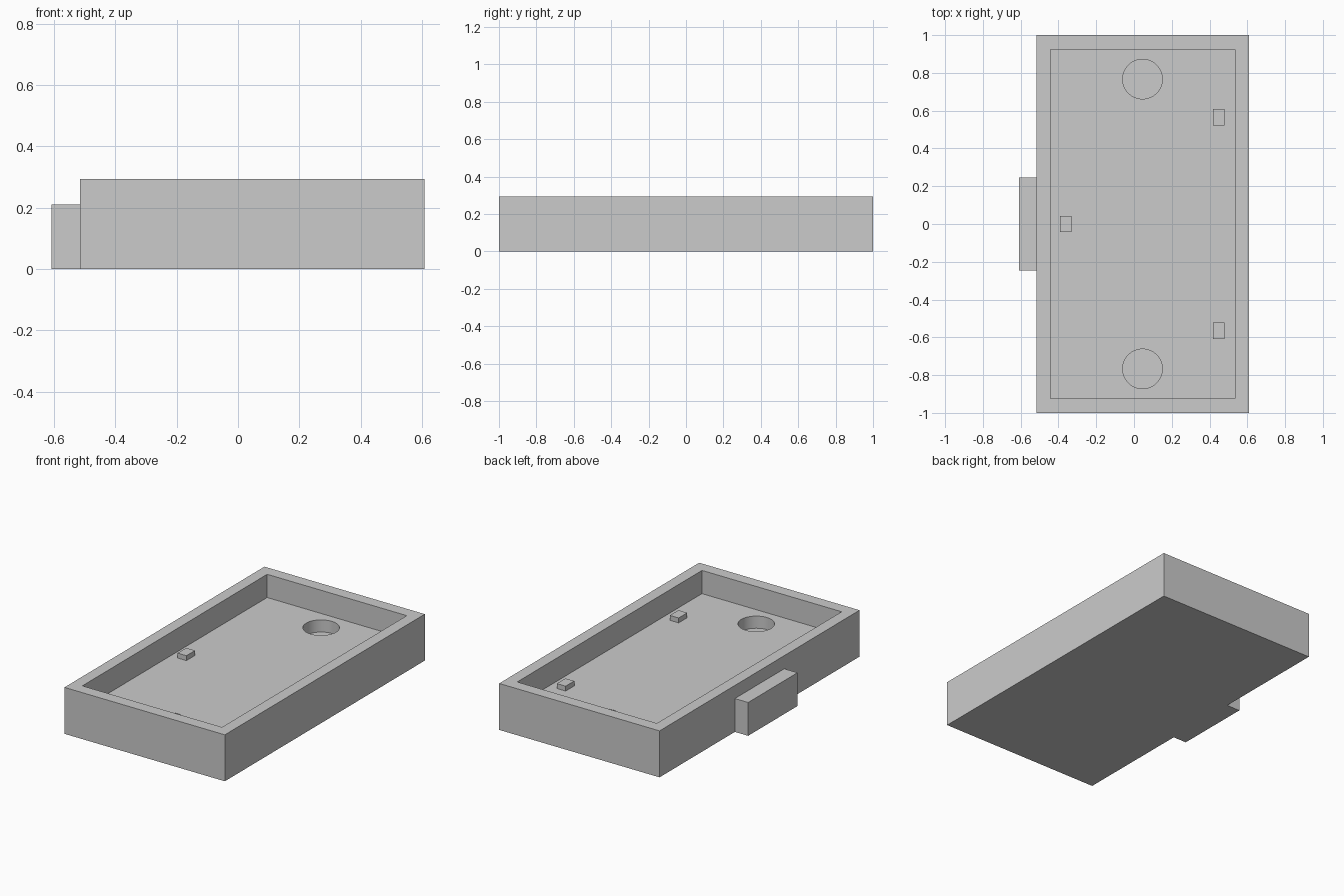
import bpy

default = bpy.data.objects.get("Cube")
if default:
    bpy.data.objects.remove(default, do_unlink=True)

# Single plain grey
grey = bpy.data.materials.new("light grey")
grey.use_nodes = True
COLOR = (0.6, 0.6, 0.6, 1)
grey.diffuse_color = COLOR
grey.node_tree.nodes["Principled BSDF"].inputs["Base Color"].default_value = COLOR


def box(name, x, y, z):
    """Box from (min, max) ranges on each axis."""
    bpy.ops.mesh.primitive_cube_add(size=1)
    ob = bpy.context.object
    ob.name = name
    ranges = (x, y, z)
    for v in ob.data.vertices:
        v.co = [r[0] if c < 0 else r[1] for c, r in zip(v.co, ranges)]
    ob.data.materials.append(grey)
    return ob


def cut(target, cutter):
    """Subtract the cutter from the target and discard it."""
    cutter.hide_render = True
    mod = target.modifiers.new("cut", "BOOLEAN")
    mod.operation = "DIFFERENCE"
    mod.solver = "EXACT"
    mod.object = cutter
    bpy.context.view_layer.objects.active = target
    bpy.ops.object.modifier_apply(modifier=mod.name)
    bpy.data.objects.remove(cutter, do_unlink=True)


TOP, FLOOR, HOLE_FLOOR = 0.294, 0.147, 0.07
LEFT, RIGHT = 0.608, -0.515

# Tray body with a sunken floor
tray = box("tray", (RIGHT, LEFT), (-1, 1), (0, TOP))
cut(tray, box("recess_cutter", (-0.443, 0.535), (-0.924, 0.924), (FLOOR, 0.5)))

# Blind round holes near both ends
for side in (-1, 1):
    bpy.ops.mesh.primitive_cylinder_add(
        vertices=64, radius=0.105, depth=0.4,
        location=(0.045, side * 0.767, HOLE_FLOOR + 0.2))
    hole = bpy.context.object
    hole.data.materials.append(grey)
    cut(tray, hole)

bpy.ops.object.select_all(action="DESELECT")
tray.select_set(True)
bpy.context.view_layer.objects.active = tray
bpy.ops.object.shade_smooth_by_angle()

# Three small pegs standing on the floor
for name, x, y in (("front_peg", 0.448, -0.565),
                   ("back_peg", 0.448, 0.565),
                   ("right_peg", -0.362, 0)):
    box(name, (x - 0.031, x + 0.031), (y - 0.043, y + 0.043),
        (FLOOR, FLOOR + 0.031))

# Block on the outside of the right wall
box("side_block", (-0.608, RIGHT), (-0.247, 0.247), (0, 0.211))
